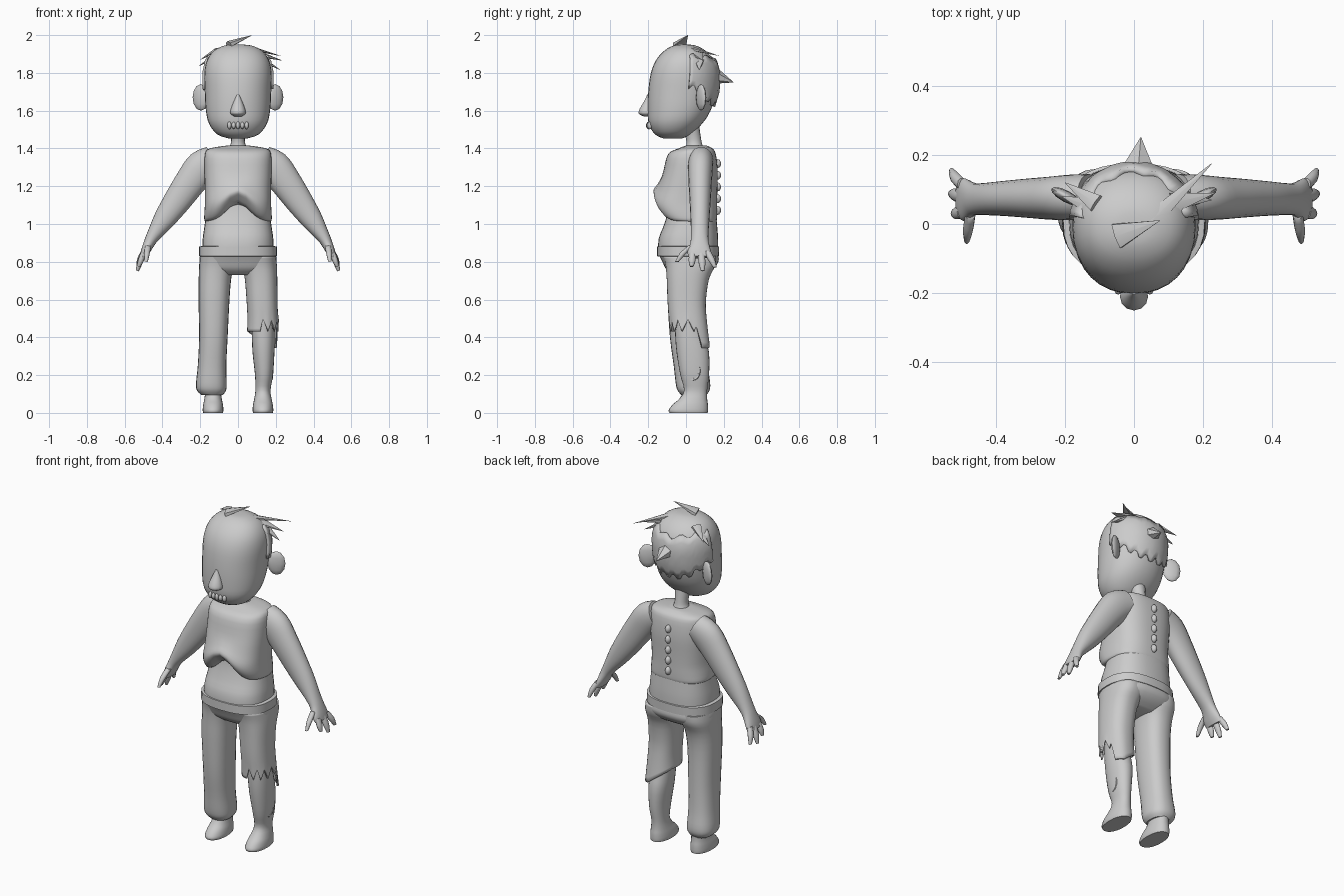
import bpy, bmesh, math
from mathutils import Vector, Matrix

if "Cube" in bpy.data.objects:
    bpy.data.objects.remove(bpy.data.objects["Cube"])

grey = bpy.data.materials.new("plain grey")
grey.diffuse_color = (0.6, 0.6, 0.6, 1)
grey.use_nodes = True
grey.node_tree.nodes["Principled BSDF"].inputs["Base Color"].default_value = grey.diffuse_color


def finish(bm, name, angle=45):
    bmesh.ops.recalc_face_normals(bm, faces=bm.faces)
    me = bpy.data.meshes.new(name)
    bm.to_mesh(me)
    bm.free()
    me.materials.append(grey)
    ob = bpy.data.objects.new(name, me)
    bpy.context.collection.objects.link(ob)
    bpy.ops.object.select_all(action='DESELECT')
    ob.select_set(True)
    bpy.context.view_layer.objects.active = ob
    bpy.ops.object.shade_smooth_by_angle(angle=math.radians(angle))
    return ob


def spline(rings, k=3):
    """Catmull-Rom refinement of a ring list."""
    out = []
    for i in range(len(rings) - 1):
        p = [rings[max(0, min(len(rings) - 1, i + j))] for j in (-1, 0, 1, 2)]
        for s in range(k):
            t = s / k
            out.append([0.5 * (2 * b + (c - a) * t + (2*a - 5*b + 4*c - d) * t*t
                               + (3*b - a - 3*c + d) * t**3) for a, b, c, d in zip(*p)])
    return out + [list(rings[-1])]


def loft(name, rings, n=24, p=2.0, tilt=False, caps=True, k=3, tweak=None):
    """Skin rings given as (x, y, z, half width, half depth)."""
    rings = spline(rings, k)
    bm = bmesh.new()
    rows = []
    for i, (x, y, z, rx, ry) in enumerate(rings):
        v = Vector((1, 0, 0))
        u = Vector((0, 1, 0))
        if tilt:
            a, b = rings[max(0, i - 1)], rings[min(len(rings) - 1, i + 1)]
            v = (Vector(b[:3]) - Vector(a[:3])).cross(u).normalized()
        row = []
        for j in range(n):
            t = 2 * math.pi * j / n
            c, s = math.cos(t), math.sin(t)
            co = (Vector((x, y, z)) + v * rx * math.copysign(abs(c) ** (2 / p), c)
                  + u * ry * math.copysign(abs(s) ** (2 / p), s))
            if tweak:
                co = tweak(co, j)
            row.append(bm.verts.new(co))
        rows.append(row)
    for a, b in zip(rows, rows[1:]):
        for j in range(n):
            bm.faces.new((a[j], a[(j + 1) % n], b[(j + 1) % n], b[j]))
    if caps:
        bm.faces.new(rows[0])
        bm.faces.new(rows[-1])
    return finish(bm, name)


def box(z, x0, x1, y0, y1):
    """Ring from extents."""
    return ((x0 + x1) / 2, (y0 + y1) / 2, z, (x1 - x0) / 2, (y1 - y0) / 2)


def sym(z, hw, y0, y1):
    return box(z, -hw, hw, y0, y1)


def ball(name, loc, scale, rot=0, seg=16):
    bm = bmesh.new()
    m = Matrix.Translation(loc) @ Matrix.Rotation(rot, 4, 'Z') @ Matrix.Diagonal((*scale, 1))
    bmesh.ops.create_uvsphere(bm, u_segments=seg, v_segments=seg // 2, radius=1, matrix=m)
    return finish(bm, name, 60)


def spike(name, base, tip, r, flat=0.5):
    base, tip = Vector(base), Vector(tip)
    d = tip - base
    m = (Matrix.Translation((base + tip) / 2) @ d.to_track_quat('Z', 'Y').to_matrix().to_4x4()
         @ Matrix.Diagonal((1, flat, 1, 1)))
    bm = bmesh.new()
    bmesh.ops.create_cone(bm, cap_ends=True, segments=6, radius1=r, radius2=0.001,
                          depth=d.length, matrix=m)
    return finish(bm, name, 30)


def shell(ob, thickness):
    mod = ob.modifiers.new("thickness", 'SOLIDIFY')
    mod.thickness = thickness
    mod.offset = -1


# Head and neck
HEAD = [sym(1.453, .05, -.12, -.02), sym(1.475, .11, -.165, .025), sym(1.53, .153, -.197, .085),
        sym(1.60, .17, -.203, .13), sym(1.70, .176, -.2, .16), sym(1.80, .178, -.186, .165),
        sym(1.87, .163, -.157, .145), sym(1.92, .125, -.112, .1), sym(1.945, .07, -.065, .05),
        sym(1.95, .02, -.03, .01)]
loft("head", HEAD, 32, 2.15)
loft("neck", [sym(1.36, .08, -.02, .12), sym(1.41, .045, 0, .09), sym(1.45, .036, 0, .08),
              sym(1.52, .045, -.02, .07)], 16)

# Face
loft("nose", [sym(1.57, .02, -.225, -.18), sym(1.585, .04, -.25, -.17), sym(1.61, .037, -.245, -.17),
              sym(1.65, .022, -.222, -.18), sym(1.685, .006, -.205, -.19)], 12)
for i in range(5):
    x = (i - 2) * .023
    ball("tooth", (x, -.198 + 3 * x * x, 1.522), (.0115, .014, .021 - .002 * (i % 2)), seg=10)
for s in (-1, 1):
    ball("ear", (s * .197, .08, 1.67), (.049, .017, .07), s * math.radians(28), 12)

# Hair band wrapped around the back of the head
def head_at(z):
    for a, b in zip(HEAD, HEAD[1:]):
        if a[2] <= z <= b[2]:
            t = (z - a[2]) / (b[2] - a[2])
            return [p + (q - p) * t for p, q in zip(a, b)]

bm = bmesh.new()
cols = []
for j in range(33):
    a = math.radians(10 + 160 * j / 32)
    side = abs(math.cos(a))
    low = 1.62 + .10 * side ** 3 + .025 * (j % 4 in (1, 2))
    high = 1.865 + .03 * side + .01 * math.sin(j)
    col = []
    for r in range(7):
        z = low + (high - low) * r / 6
        x, y, _, rx, ry = head_at(z)
        col.append(bm.verts.new((x + (rx + .014) * math.cos(a), y + (ry + .018) * math.sin(a), z)))
    cols.append(col)
for a, b in zip(cols, cols[1:]):
    for r in range(6):
        bm.faces.new((a[r], b[r], b[r + 1], a[r + 1]))
shell(finish(bm, "hair_band"), .022)
spike("hair_back_point", (.01, .135, 1.79), (.02, .252, 1.75), .065, .8)

# Loose hair tufts
TUFTS = [((-.05, -.035, 1.95), (.075, .01, 2.0), .042), ((.05, .01, 1.935), (.225, .175, 1.89), .03),
         ((.11, .06, 1.9), (.235, .09, 1.865), .035), ((.13, .07, 1.87), (.225, .07, 1.815), .03),
         ((-.11, .06, 1.92), (-.2, .12, 1.87), .03), ((-.12, .05, 1.89), (-.21, .08, 1.835), .03)]
for base, tip, r in TUFTS:
    spike("hair_tuft", base, tip, r, .45)

# Chest with an arched lower rib edge
def rib_arch(co, j):
    if co.y < 0 and co.z < 1.25:
        co.z += .10 * math.exp(-(co.x / .085) ** 2) * min(1, (1.25 - co.z) / .2)
    return co

loft("chest", [sym(1.415, .06, 0, .11), sym(1.40, .15, -.04, .14), sym(1.37, .175, -.095, .158),
               sym(1.28, .178, -.12, .168), sym(1.18, .175, -.148, .166), sym(1.11, .175, -.172, .165),
               sym(1.06, .178, -.16, .165), sym(1.02, .178, -.125, .163),
               sym(1.01, .165, -.09, .155)], 40, 2.6, tweak=rib_arch)
loft("belly", [sym(1.25, .16, -.085, .15), sym(1.1, .165, -.09, .156), sym(1.0, .176, -.115, .164),
               sym(.92, .187, -.145, .17), sym(.83, .19, -.148, .17)], 32, 2.5)
for i in range(5):
    ball("spine_bump", (0, .166, 1.32 - .062 * i), (.017, .02, .024), seg=12)

# Trousers
loft("waistband", [sym(.826, .19, -.135, .16), sym(.83, .207, -.153, .175), sym(.88, .206, -.153, .176),
                   sym(.886, .18, -.135, .16)], 32, 2.5, k=1)
loft("hips", [sym(.84, .2, -.145, .17), sym(.80, .204, -.125, .172), sym(.76, .19, -.105, .14),
              sym(.73, .13, -.07, .09)], 32, 2.6)
UPPER = [(.83, .02, .2, -.12, .16), (.78, .022, .206, -.108, .155), (.71, .036, .208, -.102, .122),
         (.6, .045, .209, -.098, .106)]
loft("long_trouser_leg", [box(z, -b, -a, c, d) for z, a, b, c, d in UPPER + [
    (.4, .055, .206, -.085, .108), (.25, .062, .213, -.065, .116), (.16, .06, .222, -.055, .128),
    (.12, .063, .218, -.045, .125), (.095, .08, .195, -.025, .108)]], 24, 2.4)


# Torn leg: notched outer hem and a long flap at the back
def torn_hem(co, j):
    w = max(0, min(1, (.55 - co.z) / .12))
    if co.x > .125 and co.y < .06:
        co.z += w * (.065 if j % 4 == 0 else .03 if j % 2 else 0)
    elif co.y >= .06:
        drop = min(1, max(0, (co.x - .05) / .12))
        co.z -= w * .085 * drop
        co.y += w * .02 * drop
    return co

shell(loft("torn_trouser_leg", [box(*r) for r in UPPER + [
    (.5, .05, .212, -.092, .106), (.43, .048, .216, -.088, .11)]], 48, 2.4, caps=False,
    tweak=torn_hem), .01)

# Bare leg with foot, and the other foot
FOOT = [(.12, .092, .172, -.01, .112), (.075, .086, .178, -.035, .112), (.045, .08, .184, -.07, .116),
        (.015, .077, .187, -.092, .117), (0, .08, .184, -.088, .115)]
loft("bare_leg", [box(*r) for r in [(.6, .07, .19, -.06, .09), (.43, .073, .194, -.058, .098),
     (.32, .077, .193, -.05, .122), (.2, .09, .185, -.03, .122)] + FOOT], 24, 2.2)
loft("covered_foot", [box(z, -b, -a, c, d) for z, a, b, c, d in FOOT], 24, 2.2)

# Wound rim on the shin
bpy.ops.mesh.primitive_torus_add(major_segments=16, minor_segments=6, major_radius=.036,
                                 minor_radius=.007, location=(.176, .04, .225),
                                 rotation=(0, math.radians(90), math.radians(-8)))
rim = bpy.context.object
rim.name = "wound_rim"
rim.scale = (1.3, .9, 1)
rim.data.materials.append(grey)
bpy.ops.object.shade_smooth_by_angle(angle=math.radians(60))

# Arms, palms and fingers
ARM = [(.13, .08, 1.335, .08, .065), (.19, .077, 1.30, .09, .066), (.25, .075, 1.225, .083, .062),
       (.32, .075, 1.125, .073, .056), (.39, .074, 1.025, .058, .05), (.45, .072, .935, .036, .046),
       (.472, .072, .895, .029, .05), (.49, .07, .855, .024, .062), (.503, .074, .825, .018, .06)]
FINGERS = [((.475, .03, .885), (.482, -.015, .845), (.486, -.048, .80)),
           ((.5, .035, .845), (.515, .032, .805), (.525, .03, .775)),
           ((.502, .08, .845), (.52, .085, .795), (.533, .088, .752)),
           ((.5, .115, .85), (.52, .135, .81), (.53, .153, .77))]
for s in (-1, 1):
    loft("arm", [(s * x, y, z, a, b) for x, y, z, a, b in ARM], 20, 2.1, tilt=True)
    for f in FINGERS:
        loft("finger", [(s * x, y, z, r, r * 1.25) for (x, y, z), r in zip(f, (.015, .015, .008))],
             10, tilt=True)
